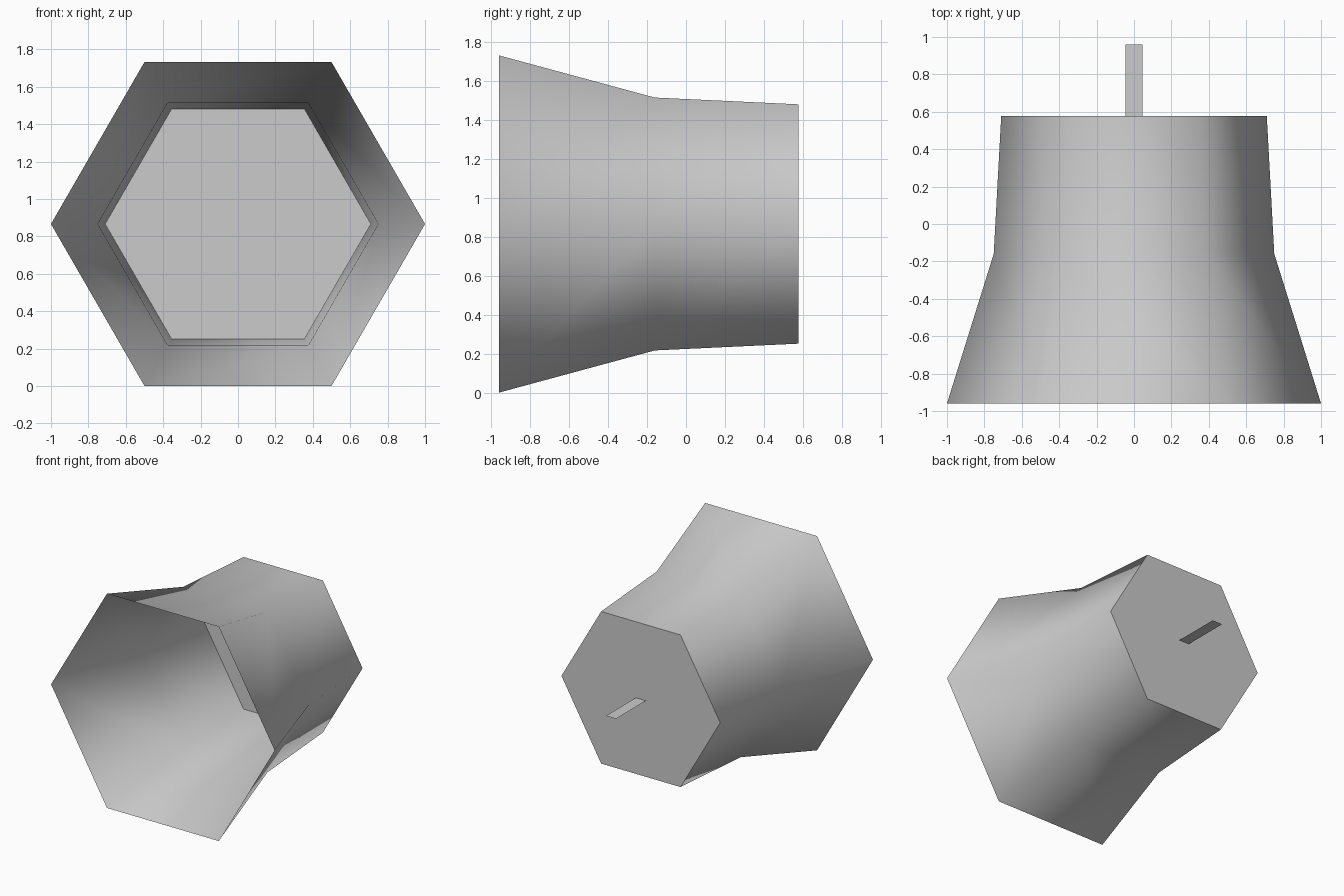
import bpy
import bmesh
import math

cube = bpy.data.objects.get("Cube")
if cube:
    bpy.data.objects.remove(cube, do_unlink=True)

SIDES = 6
MID_Z = math.sin(math.pi / 3)

# One grey finish for everything
grey = bpy.data.materials.new("plain_grey")
grey.use_nodes = True
colour = (0.6, 0.6, 0.6, 1)
grey.diffuse_color = colour
grey.node_tree.nodes["Principled BSDF"].inputs["Base Color"].default_value = colour


def add_object(name, bm):
    mesh = bpy.data.meshes.new(name)
    bm.to_mesh(mesh)
    bm.free()
    mesh.materials.append(grey)
    obj = bpy.data.objects.new(name, mesh)
    bpy.context.collection.objects.link(obj)
    return obj


def ring(bm, radius, y):
    angles = [math.tau * i / SIDES for i in range(SIDES)]
    return [bm.verts.new((radius * math.cos(a), y, MID_Z + radius * math.sin(a)))
            for a in angles]


# Hexagonal funnel: open at the front, closed at the back
bm = bmesh.new()
rings = [ring(bm, r, y) for r, y in ((1, -0.96), (0.75, -0.16), (0.71, 0.577))]
for a, b in zip(rings, rings[1:]):
    for i in range(SIDES):
        j = (i + 1) % SIDES
        bm.faces.new((a[i], b[i], b[j], a[j]))
bm.faces.new(rings[-1][::-1])
bm.normal_update()
funnel = add_object("funnel", bm)

# Smooth walls with a crisp rim around the back cap
bpy.ops.object.select_all(action="DESELECT")
funnel.select_set(True)
bpy.context.view_layer.objects.active = funnel
bpy.ops.object.shade_smooth_by_angle(angle=math.radians(70))

# Thin flat tab sticking out of the back cap
bm = bmesh.new()
corners = ((-0.045, 0.577), (0.045, 0.577), (0.045, 0.96), (-0.045, 0.96))
bm.faces.new([bm.verts.new((x, y, MID_Z)) for x, y in corners])
add_object("back_tab", bm)
